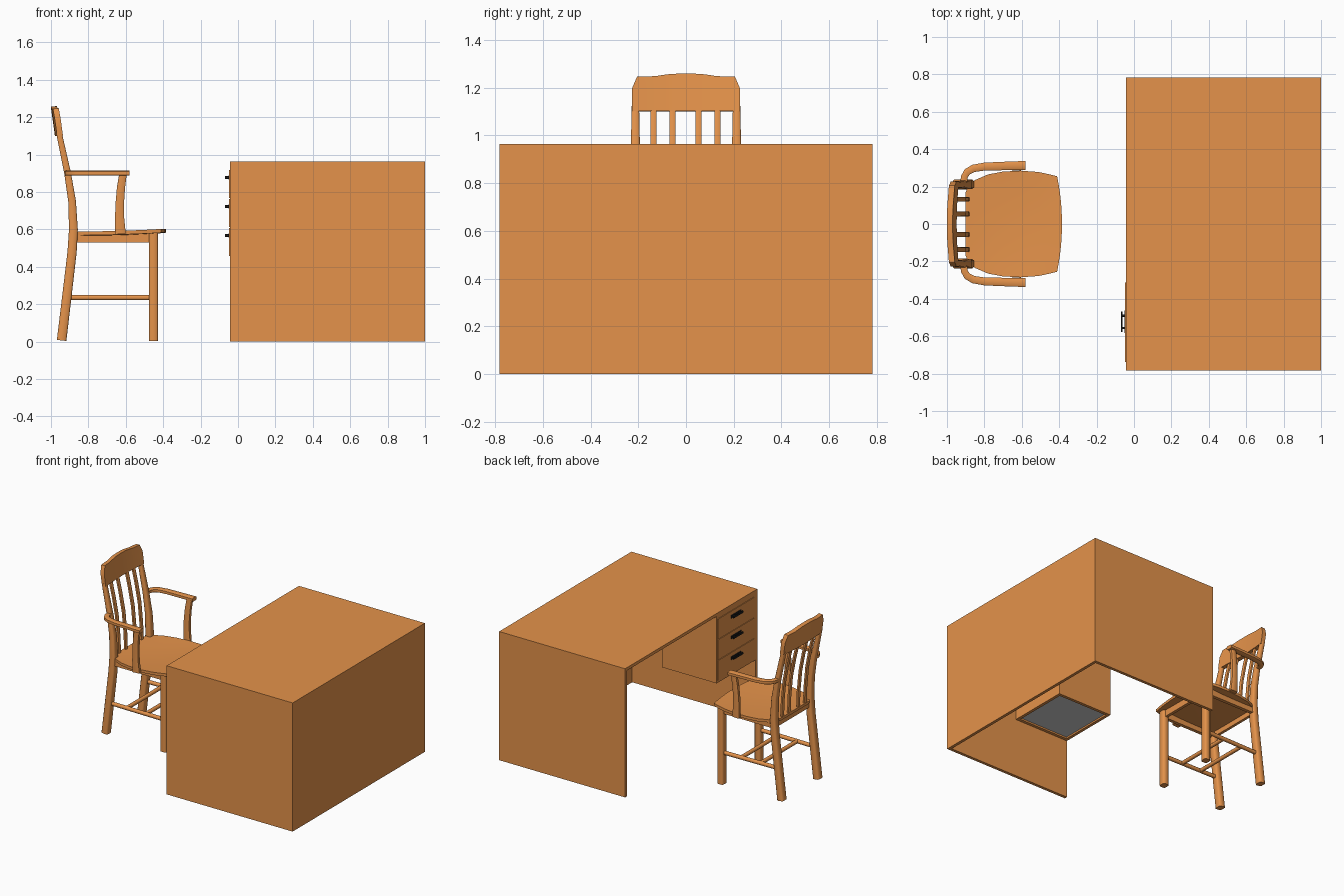
import bpy, bmesh, math
from mathutils import Vector

if "Cube" in bpy.data.objects:
    bpy.data.objects.remove(bpy.data.objects["Cube"])


def material(name, rgb):
    m = bpy.data.materials.new(name)
    m.diffuse_color = (*rgb, 1)
    m.use_nodes = True
    m.node_tree.nodes["Principled BSDF"].inputs["Base Color"].default_value = m.diffuse_color
    return m


WOOD = material("warm wood", (0.78, 0.29, 0.069))
BLACK = material("black metal", (0.012, 0.012, 0.012))
GREY = material("grey panel", (0.62, 0.62, 0.62))


def finish(bm, name, mat, smooth=False):
    bmesh.ops.recalc_face_normals(bm, faces=bm.faces)
    me = bpy.data.meshes.new(name)
    bm.to_mesh(me)
    bm.free()
    me.materials.append(mat)
    ob = bpy.data.objects.new(name, me)
    bpy.context.collection.objects.link(ob)
    if smooth:
        bpy.ops.object.select_all(action='DESELECT')
        ob.select_set(True)
        bpy.context.view_layer.objects.active = ob
        bpy.ops.object.shade_smooth_by_angle(angle=math.radians(50))
    return ob


def box(name, x, y, z, mat=WOOD):
    """Box from (min, max) ranges."""
    bm = bmesh.new()
    bmesh.ops.create_cube(bm, size=1)
    for v in bm.verts:
        for i, (a, b) in enumerate((x, y, z)):
            v.co[i] = (a + b) / 2 + v.co[i] * (b - a)
    return finish(bm, name, mat)


def sweep(name, path, widths, depths, ref, mat=WOOD, chamfer=0.3):
    """Rounded-rectangle section swept on a path; widths lie along ref."""
    pts = [Vector(p) for p in path]
    widths, depths = [d if isinstance(d, list) else [d] * len(pts) for d in (widths, depths)]
    c = 1 - chamfer
    section = [(1, c), (c, 1), (-c, 1), (-1, c), (-1, -c), (-c, -1), (c, -1), (1, -c)]
    bm = bmesh.new()
    rings = []
    for i, p in enumerate(pts):
        t = (pts[min(i + 1, len(pts) - 1)] - pts[max(i - 1, 0)]).normalized()
        v = t.cross(Vector(ref)).normalized()
        u = v.cross(t)
        rings.append([bm.verts.new(p + u * a * widths[i] / 2 + v * b * depths[i] / 2)
                      for a, b in section])
    for r, s in zip(rings, rings[1:]):
        for k in range(8):
            bm.faces.new((r[k], r[(k + 1) % 8], s[(k + 1) % 8], s[k]))
    bm.faces.new(rings[0])
    bm.faces.new(rings[-1])
    return finish(bm, name, mat, True)


def slab(name, rows, offset):
    """Curved sheet given as rows of points, thickened by an offset."""
    bm = bmesh.new()
    g = [[bm.verts.new(p) for p in row] for row in rows]
    for a, b in zip(g, g[1:]):
        for k in range(len(a) - 1):
            bm.faces.new((a[k], a[k + 1], b[k + 1], b[k]))
    new = bmesh.ops.extrude_face_region(bm, geom=bm.faces[:], use_keep_orig=True)["geom"]
    bmesh.ops.translate(bm, vec=offset, verts=[e for e in new if isinstance(e, bmesh.types.BMVert)])
    return finish(bm, name, WOOD, True)


# Desk shell: top, back panel and two side panels
T = 0.022
X0, X1, Y, H = -0.043, 1.0, 0.782, 0.963
box("desk_top", (X0, X1), (-Y, Y), (H - T, H))
box("desk_back_panel", (X1 - T, X1), (-Y, Y), (0, H - T))
for s in (-1, 1):
    box("desk_side_panel", (X0, X1 - T), tuple(sorted((s * Y, s * (Y - T)))), (0, H - T))

# Drawer cabinet hung under the top
B0, B1, D1 = -0.76, -0.30, 0.41
box("cabinet_inner_side", (X0, D1), (B1 - T, B1), (0.44, H - T))
box("cabinet_outer_side", (X0, D1), (B0, B0 + T), (0.44, H - T))
box("cabinet_back", (D1 - T, D1), (B0 + T, B1 - T), (0.44, H - T))
box("cabinet_front_rail", (X0, X0 + T), (B0 + T, B1 - T), (0.44, 0.458))
box("cabinet_top_rail", (X0, X0 + T), (B0 + T, B1 - T), (0.918, H - T))
box("cabinet_bottom", (X0 + T, D1 - T), (B0 + T, B1 - T), (0.452, 0.46), GREY)

# Drawers with metal pulls
for i in range(3):
    z = 0.457 + 0.155 * i
    box("drawer_front", (X0 - 0.005, X0 + 0.02), (B0 + T, B1 - T + 0.01), (z, z + 0.151))
    h, y = z + 0.11, -0.523
    box("pull_plate", (-0.052, -0.048), (y - 0.06, y + 0.06), (h - 0.011, h + 0.011), BLACK)
    sweep("pull_bar", [(-0.066, y - 0.055, h), (-0.066, y + 0.055, h)], 0.014, 0.009, (0, 0, 1), BLACK)
    for s in (-1, 1):
        sweep("pull_post", [(-0.048, y + s * 0.033, h), (-0.069, y + s * 0.033, h)],
              0.014, 0.012, (0, 0, 1), BLACK)

# Seat: dished board, rounded sides and bowed front
stations = [(-0.90, 0.17), (-0.885, 0.205), (-0.85, 0.235), (-0.78, 0.265), (-0.70, 0.28),
            (-0.60, 0.285), (-0.50, 0.278), (-0.44, 0.267), (-0.385, 0.255)]
rows = []
for x, hw in stations:
    f = (x + 0.90) / 0.515
    row = []
    for k in range(-6, 7):
        q = k / 6
        dish = 0.008 * (1 - q * q) * math.sin(math.pi * f)
        row.append((x - 0.026 * q * q * f ** 3, hw * q, 0.588 + 0.014 * f * f - dish))
    rows.append(row)
slab("seat", rows, (0, 0, -0.02))

# Legs, aprons, side stretchers, arms and arm supports, mirrored
for s in (-1, 1):
    sweep("front_leg", [(-0.452, s * 0.22, 0.003), (-0.452, s * 0.22, 0.58)], 0.052, 0.048, (0, 1, 0))
    post = [(-0.943, 0.006), (-0.914, 0.25), (-0.887, 0.48), (-0.88, 0.60),
            (-0.887, 0.75), (-0.911, 0.90), (-0.958, 1.12)]
    sweep("back_post", [(x, s * 0.212, z) for x, z in post],
          [0.054, 0.054, 0.053, 0.05, 0.045, 0.04, 0.031],
          [0.051, 0.05, 0.049, 0.047, 0.041, 0.036, 0.03], (0, 1, 0))
    box("side_apron", (-0.88, -0.46), tuple(sorted((s * 0.205, s * 0.23))), (0.53, 0.58))
    sweep("side_stretcher", [(-0.915, s * 0.213, 0.235), (-0.455, s * 0.22, 0.235)],
          0.026, 0.026, (0, 0, 1), chamfer=0.5)
    arm = [(-0.91, 0.222), (-0.908, 0.25), (-0.893, 0.278), (-0.86, 0.297),
           (-0.80, 0.307), (-0.70, 0.31), (-0.58, 0.313)]
    sweep("arm_rest", [(x, s * y, 0.90) for x, y in arm], 0.027,
          [0.036, 0.036, 0.038, 0.04, 0.042, 0.045, 0.048], (0, 0, 1))
    support = [(-0.628, 0.300, 0.575), (-0.633, 0.302, 0.66), (-0.632, 0.304, 0.74),
               (-0.626, 0.307, 0.82), (-0.615, 0.31, 0.895)]
    sweep("arm_support", [(x, s * y, z) for x, y, z in support], 0.029,
          [0.056, 0.049, 0.045, 0.043, 0.04], (0, 1, 0))

# Cross pieces of the chair base
box("front_apron", (-0.462, -0.44), (-0.21, 0.21), (0.53, 0.58))
box("back_apron", (-0.89, -0.87), (-0.21, 0.21), (0.53, 0.572))
for x in (-0.61, -0.77):
    sweep("cross_stretcher", [(x, -0.215, 0.235), (x, 0.215, 0.235)], 0.026, 0.026,
          (0, 0, 1), chamfer=0.5)

# Back slats
for y in (-0.136, -0.056, 0.053, 0.132):
    slat = [(-0.889, 0.575), (-0.893, 0.70), (-0.908, 0.86), (-0.935, 1.0), (-0.963, 1.12)]
    sweep("back_slat", [(x, y, z) for x, z in slat], 0.026, 0.018, (0, 1, 0))

# Crest rail: leaning, slightly bowed, shaped upper edge
half = [(0, 1.259), (0.06, 1.258), (0.105, 1.252), (0.13, 1.248), (0.205, 1.247), (0.227, 1.195)]
profile = [(-y, z) for y, z in half[:0:-1]] + half
rows = []
for f in (0, 0.5, 1):
    row = []
    for y, top in profile:
        z = 1.103 + (top - 1.103) * f
        bow = 0.012 * (1 - (y / 0.227) ** 2)
        row.append((-0.936 - 0.14 * (z - 1.103) - bow, y, z))
    rows.append(row)
slab("crest_rail", rows, (-0.031, 0, -0.003))
